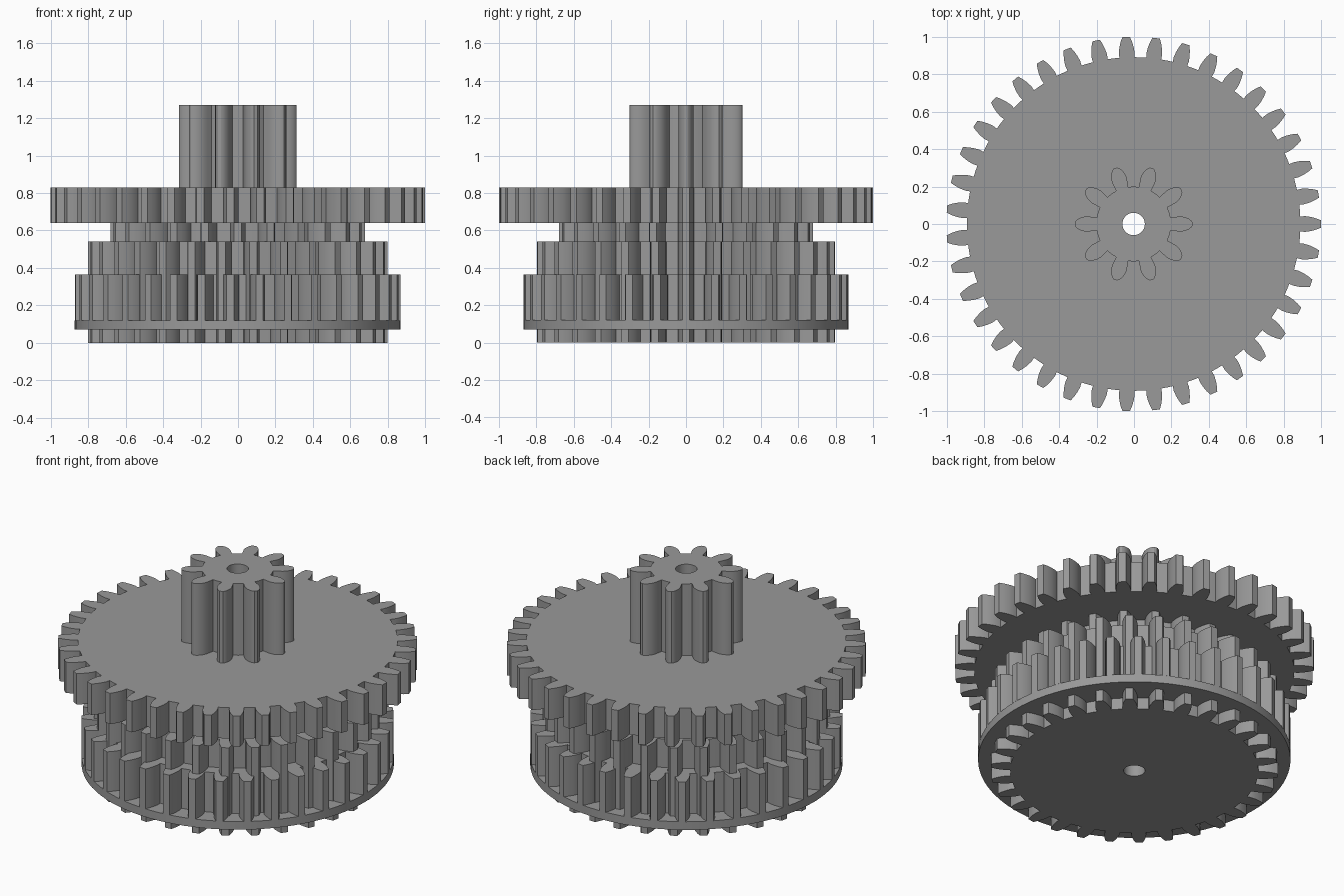
import bpy, bmesh, math
from mathutils import Vector

if "Cube" in bpy.data.objects:
    bpy.data.objects.remove(bpy.data.objects["Cube"])

CENTER_X = -0.002
BORE = 0.06

grey = bpy.data.materials.new("mid grey")
grey.diffuse_color = (0.32, 0.32, 0.32, 1)
grey.use_nodes = True
grey.node_tree.nodes["Principled BSDF"].inputs["Base Color"].default_value = grey.diffuse_color


def circle(r, n):
    return [(r * math.cos(2 * math.pi * i / n), r * math.sin(2 * math.pi * i / n)) for i in range(n)]


def gear_outline(teeth, flank):
    """flank: (radius, half width) pairs from root to tip, mirrored and repeated round the axis."""
    tooth = [(r, -w) for r, w in flank] + [(r, w) for r, w in reversed(flank)]
    root = math.hypot(*flank[0])
    pts = []
    for i in range(teeth):
        a = 2 * math.pi * i / teeth
        c, s = math.cos(a), math.sin(a)
        pts += [(x * c - y * s, x * s + y * c) for x, y in tooth]
        m = a + math.pi / teeth          # middle of the gap floor
        pts.append((root * math.cos(m), root * math.sin(m)))
    return pts


def plate(name, outline, z0, z1):
    """Extrude an outline with a round bore through it."""
    bm = bmesh.new()
    edges = []
    for loop in (outline, circle(BORE, 32)):
        vs = [bm.verts.new((x + CENTER_X, y, z0)) for x, y in loop]
        edges += [bm.edges.new((vs[i], vs[(i + 1) % len(vs)])) for i in range(len(vs))]
    bmesh.ops.triangle_fill(bm, use_beauty=True, use_dissolve=False, edges=edges, normal=Vector((0, 0, 1)))
    ext = bmesh.ops.extrude_face_region(bm, geom=bm.faces[:], use_keep_orig=True)
    top = [v for v in ext["geom"] if isinstance(v, bmesh.types.BMVert)]
    bmesh.ops.translate(bm, verts=top, vec=(0, 0, z1 - z0))
    bmesh.ops.recalc_face_normals(bm, faces=bm.faces[:])
    me = bpy.data.meshes.new(name)
    bm.to_mesh(me)
    bm.free()
    me.materials.append(grey)
    ob = bpy.data.objects.new(name, me)
    bpy.context.collection.objects.link(ob)
    bpy.ops.object.select_all(action='DESELECT')
    ob.select_set(True)
    bpy.context.view_layer.objects.active = ob
    bpy.ops.object.shade_smooth_by_angle(angle=math.radians(25))


def wheel_flank(tip):
    return [(tip - 0.11, 0.040), (tip - 0.085, 0.042), (tip - 0.055, 0.038),
            (tip - 0.025, 0.030), (tip, 0.020)]


# Stacked gear wheels: name, teeth, tip radius, bottom, top
for name, n, tip, z0, z1 in (("base_gear", 30, 0.80, 0.0, 0.54),
                             ("flanged_gear", 35, 0.87, 0.12, 0.365),
                             ("neck_gear", 24, 0.68, 0.54, 0.64),
                             ("large_gear", 39, 1.00, 0.64, 0.83)):
    plate(name, gear_outline(n, wheel_flank(tip)), z0, z1)

# Round flange under the second gear
plate("flange", circle(0.87, 96), 0.07, 0.12)

# Long pinion with bulging teeth on top
pinion_flank = [(0.197, 0.034), (0.225, 0.038), (0.25, 0.041), (0.275, 0.037),
                (0.295, 0.028), (0.308, 0.018), (0.314, 0.009)]
plate("pinion", gear_outline(10, pinion_flank), 0.83, 1.27)
